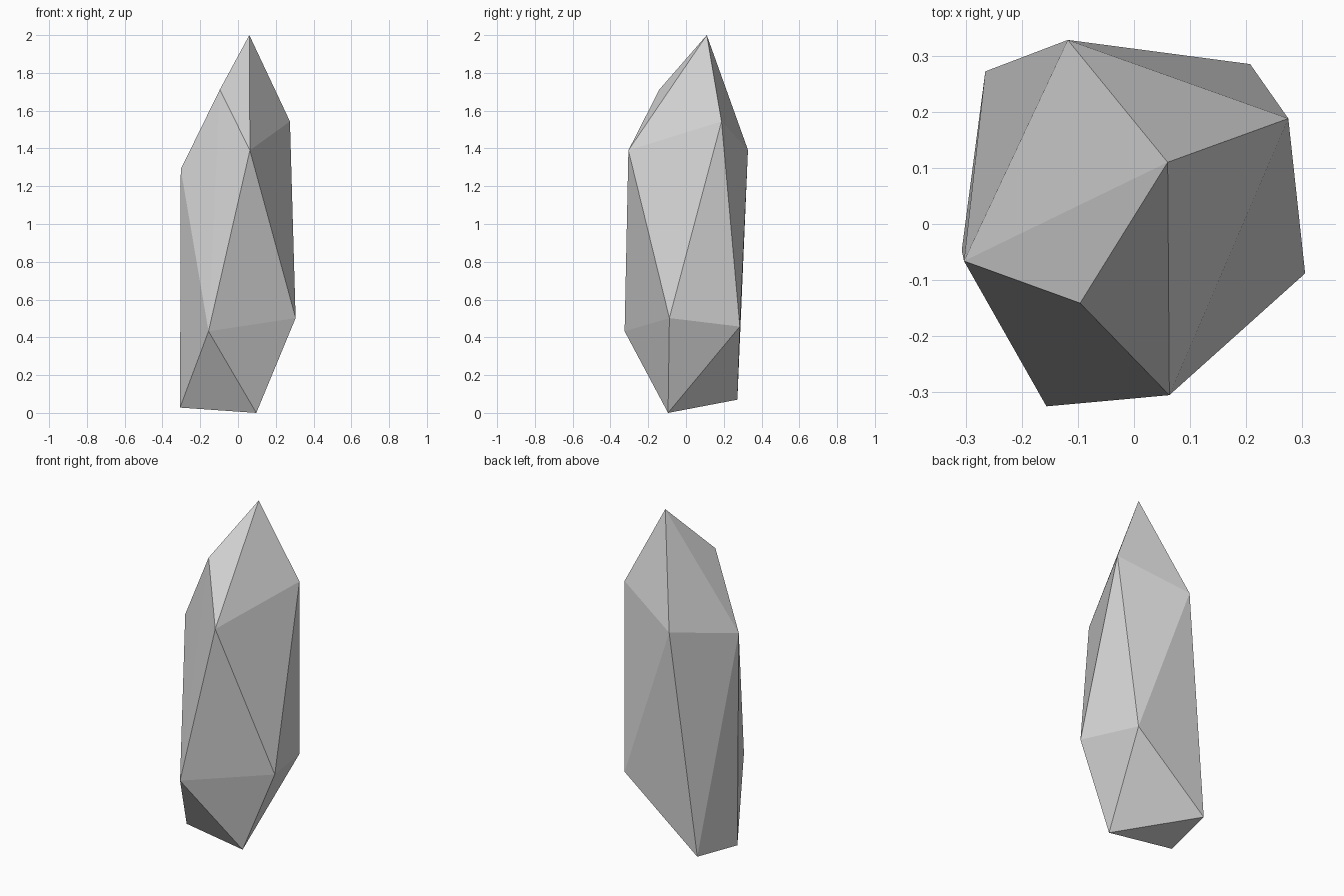
import bpy, bmesh

cube = bpy.data.objects.get("Cube")
if cube:
    bpy.data.objects.remove(cube, do_unlink=True)

# Plain grey stone
stone = bpy.data.materials.new("light_grey_stone")
stone.use_nodes = True
colour = (0.68, 0.68, 0.68, 1)
stone.diffuse_color = colour
stone.node_tree.nodes["Principled BSDF"].inputs["Base Color"].default_value = colour

# Corners of the shard, from the tip down to the foot
corners = [
    (0.06, 0.11, 2.0),        # tip
    (-0.096, -0.141, 1.712),  # front shoulder
    (0.275, 0.188, 1.543),    # left shoulder
    (0.063, -0.305, 1.39),    # upper ring
    (-0.118, 0.328, 1.392),
    (-0.303, -0.066, 1.29),
    (0.305, -0.088, 0.502),   # lower ring
    (0.207, 0.285, 0.457),
    (-0.156, -0.325, 0.432),
    (-0.265, 0.272, 0.07),    # foot
    (-0.307, -0.047, 0.028),
    (0.097, -0.095, 0.0),
]

# The facets are the convex skin around the corners
bm = bmesh.new()
for corner in corners:
    bm.verts.new(corner)
bmesh.ops.convex_hull(bm, input=bm.verts[:])
bmesh.ops.recalc_face_normals(bm, faces=bm.faces[:])

mesh = bpy.data.meshes.new("crystal_shard")
bm.to_mesh(mesh)
bm.free()
mesh.materials.append(stone)
shard = bpy.data.objects.new("crystal_shard", mesh)
bpy.context.collection.objects.link(shard)
